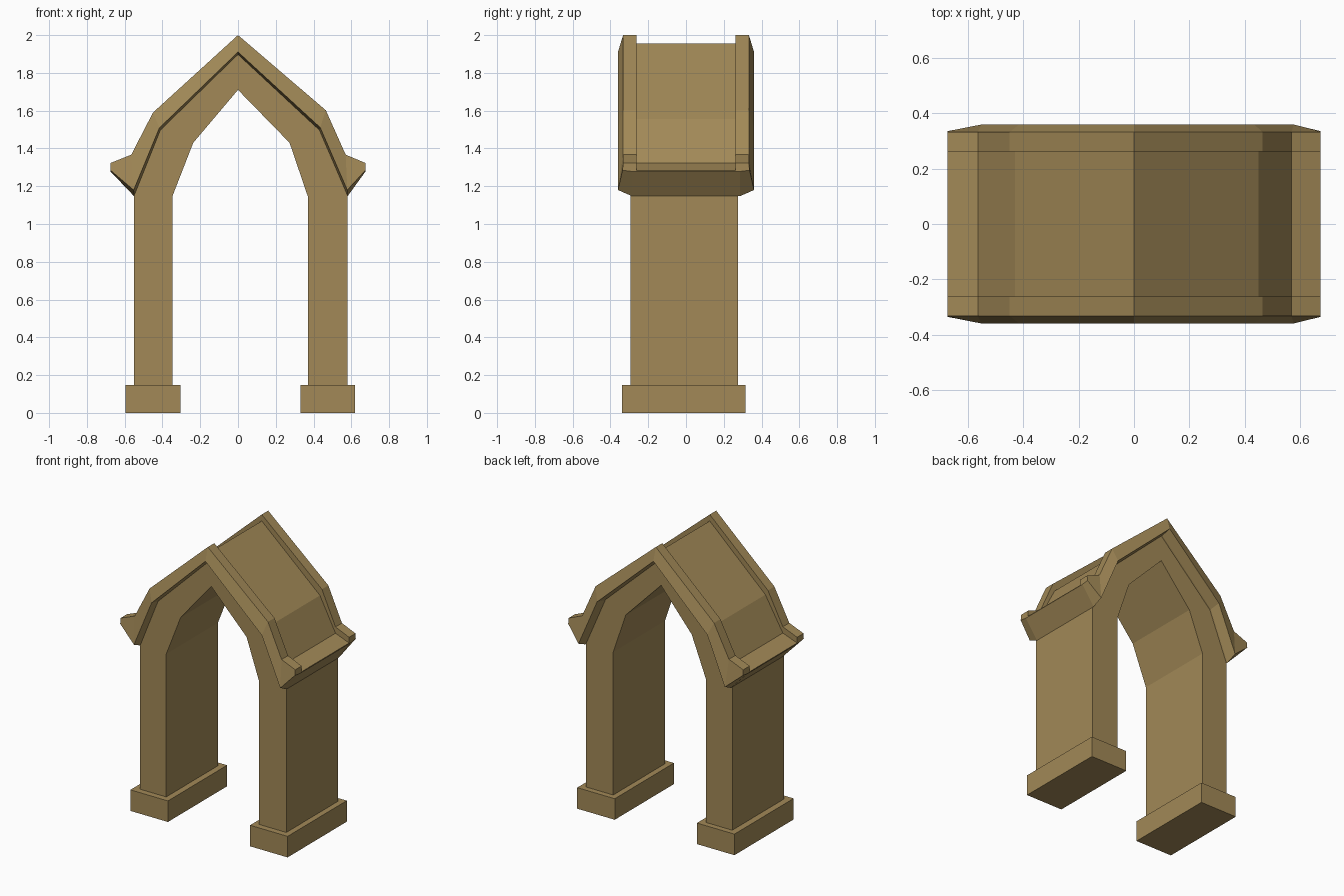
import bpy, bmesh

if "Cube" in bpy.data.objects:
    bpy.data.objects.remove(bpy.data.objects["Cube"])

stone = bpy.data.materials.new("tan stone")
stone.diffuse_color = (0.36, 0.25, 0.095, 1)
stone.use_nodes = True
stone.node_tree.nodes["Principled BSDF"].inputs["Base Color"].default_value = stone.diffuse_color


def finish(name, bm):
    bmesh.ops.recalc_face_normals(bm, faces=bm.faces[:])
    me = bpy.data.meshes.new(name)
    bm.to_mesh(me)
    bm.free()
    me.materials.append(stone)
    ob = bpy.data.objects.new(name, me)
    bpy.context.collection.objects.link(ob)
    return ob


def prism(name, outline, y0, y1):
    """Extrude an (x, z) outline from y0 to y1."""
    bm = bmesh.new()
    face = bm.faces.new([bm.verts.new((x, y0, z)) for x, z in outline])
    ext = bmesh.ops.extrude_face_region(bm, geom=[face])["geom"]
    new = [v for v in ext if isinstance(v, bmesh.types.BMVert)]
    bmesh.ops.translate(bm, verts=new, vec=(0, y1 - y0, 0))
    return finish(name, bm)


def box(name, x0, x1, y0, y1, z0, z1):
    return prism(name, [(x0, z0), (x1, z0), (x1, z1), (x0, z1)], y0, y1)


# plinths under the two legs
box("left_plinth", -0.595, -0.305, -0.338, 0.315, 0, 0.147)
box("right_plinth", 0.33, 0.62, -0.338, 0.315, 0, 0.147)

# legs and pointed arch in one piece
outer = [(-0.55, 0.14), (-0.55, 1.15), (-0.41, 1.5), (0, 1.9),
         (0.43, 1.5), (0.58, 1.15), (0.58, 0.14)]
inner = [(0.37, 0.14), (0.37, 1.145), (0.273, 1.43), (0, 1.71),
         (-0.237, 1.43), (-0.348, 1.145), (-0.348, 0.14)]
prism("arch", outer + inner, -0.295, 0.275)

# roof: per station underside, sunken slab top, raised rim top, lip half depth
stations = [
    ((-0.675, 1.278), (-0.675, 1.283), (-0.675, 1.323), 0.336),
    ((-0.55, 1.147), (-0.565, 1.323), (-0.565, 1.367), 0.36),
    ((-0.41, 1.495), (-0.43, 1.555), (-0.45, 1.59), 0.36),
    ((0, 1.895), (0, 1.955), (0, 2.0), 0.36),
    ((0.43, 1.495), (0.45, 1.555), (0.465, 1.602), 0.36),
    ((0.58, 1.147), (0.57, 1.323), (0.57, 1.367), 0.36),
    ((0.675, 1.278), (0.675, 1.283), (0.675, 1.323), 0.336),
]
bm = bmesh.new()
rings = []
for under, slab, rim, lip_y in stations:
    # the lip sits slightly above the underside
    lip = tuple(a + 0.15 * (b - a) for a, b in zip(under, rim))
    half = [(0.285, under), (lip_y, lip), (0.333, rim), (0.262, rim), (0.262, slab)]
    section = half + [(-y, p) for y, p in reversed(half)]
    rings.append([bm.verts.new((p[0], y, p[1])) for y, p in section])
for a, b in zip(rings, rings[1:]):
    n = len(a)
    for i in range(n):
        j = (i + 1) % n
        bm.faces.new((a[i], a[j], b[j], b[i]))
for ring in (rings[0], rings[-1]):
    bm.faces.new(ring)
finish("roof", bm)
